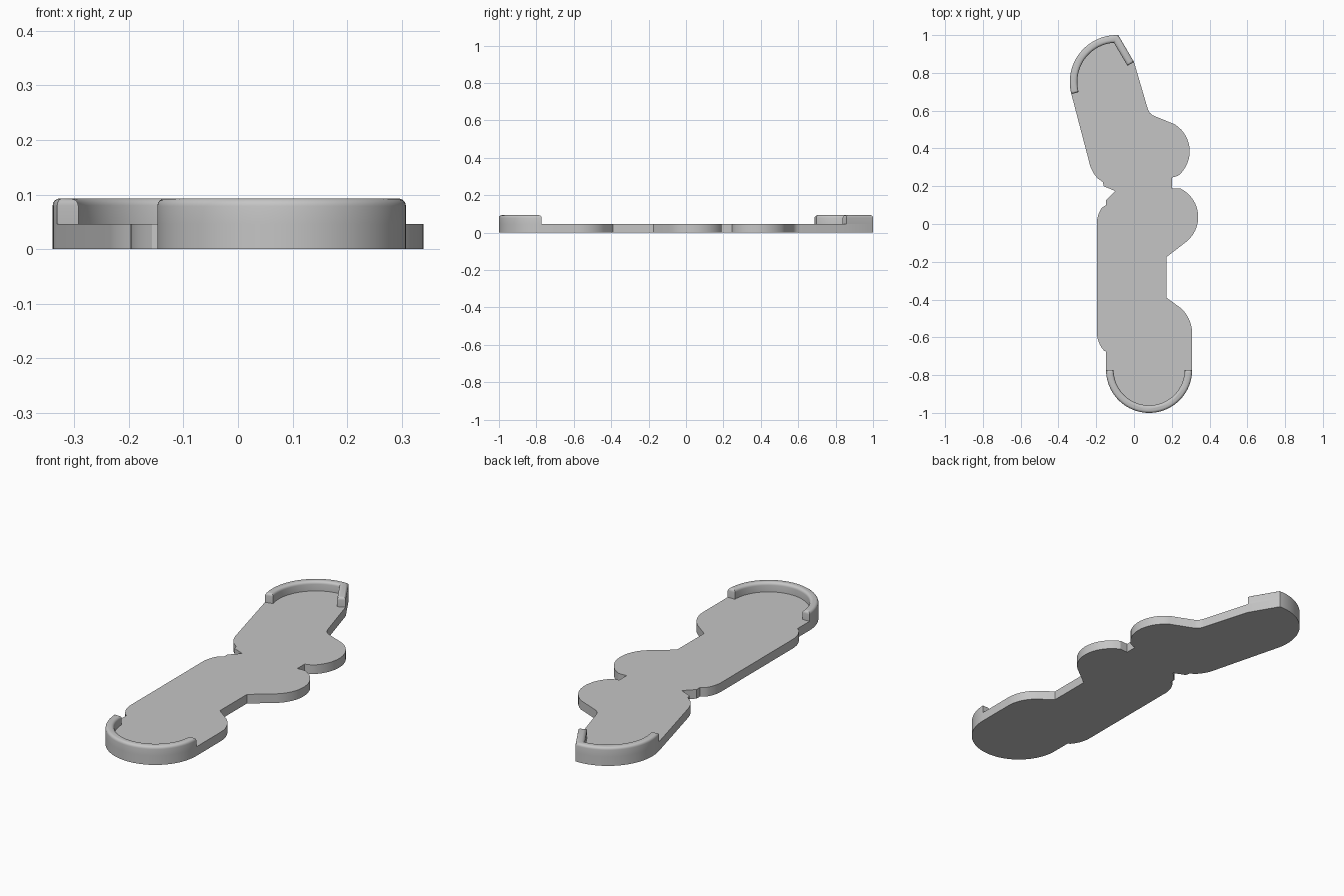
import bpy, bmesh, math
from mathutils import Vector

cube = bpy.data.objects.get("Cube")
if cube:
    bpy.data.objects.remove(cube, do_unlink=True)

BASE_H, RIM_H, RIM_W, ROUND = 0.046, 0.093, 0.04, 0.014

grey = bpy.data.materials.new("plain grey")
grey.use_nodes = True
colour = (0.56, 0.56, 0.56, 1)
grey.diffuse_color = colour
grey.node_tree.nodes["Principled BSDF"].inputs["Base Color"].default_value = colour


def arc(cx, cy, r, start, end, steps=10):
    """Points on a circle between two angles in degrees."""
    angles = [math.radians(start + (end - start) * i / steps) for i in range(steps + 1)]
    return [(cx + r * math.cos(a), cy + r * math.sin(a)) for a in angles]


def extrude(name, outline, z0, z1, rounding=0):
    """Solid from a closed outline, optionally with a rounded top edge."""
    bm = bmesh.new()
    face = bm.faces.new([bm.verts.new((x, y, z0)) for x, y in outline])
    top = bmesh.ops.extrude_face_region(bm, geom=[face], use_keep_orig=True)["geom"]
    for v in top:
        if isinstance(v, bmesh.types.BMVert):
            v.co.z = z1
    bmesh.ops.recalc_face_normals(bm, faces=bm.faces)
    if rounding:
        edges = [e for e in bm.edges if all(v.co.z > z1 - 1e-5 for v in e.verts)]
        bmesh.ops.bevel(bm, geom=edges, offset=rounding, segments=4,
                        profile=0.5, affect="EDGES", clamp_overlap=True)
    mesh = bpy.data.meshes.new(name)
    bm.to_mesh(mesh)
    bm.free()
    mesh.materials.append(grey)
    obj = bpy.data.objects.new(name, mesh)
    bpy.context.collection.objects.link(obj)
    bpy.ops.object.select_all(action="DESELECT")
    obj.select_set(True)
    bpy.context.view_layer.objects.active = obj
    bpy.ops.object.shade_smooth_by_angle(angle=math.radians(30))


# Rounded ends shared by the base and the rims
front_arc = arc(0.08, -0.772, 0.228, 180, 360, 40)
back_arc = arc(-0.092, 0.752, 0.248, 88, 195, 28)

# Base plate outline, counter-clockwise from the front end
outline = list(front_arc)
outline += arc(0.128, -0.58, 0.18, 0, 50)                 # front lobe
outline += [(0.172, -0.39), (0.172, -0.175)]
outline += arc(0.172, 0.037, 0.168, -50, 65, 14)          # middle lobe
outline += [(0.2, 0.187), (0.2, 0.245)]
outline += arc(0.127, 0.385, 0.168, -50, 58, 14)          # back lobe
outline += [(0.1, 0.575), (0.082, 0.59), (0.072, 0.612), (0.0, 0.858)]
outline += back_arc
outline += arc(-0.07, 0.36, 0.17, 195, 225, 6)            # waist, back side
outline += [(-0.165, 0.222), (-0.16, 0.2), (-0.1, 0.175), (-0.148, 0.127), (-0.148, 0.1)]
outline += arc(-0.045, 0.0, 0.152, 145, 180, 6)           # waist, front side
outline += arc(-0.045, -0.57, 0.152, 180, 222, 6)
outline += [(-0.148, -0.675)]
extrude("base_plate", outline, 0, BASE_H)

# Half-round rim at the front end
front_inner = arc(0.08, -0.772, 0.228 - RIM_W, 360, 180, 40)
extrude("front_rim", front_arc + front_inner, BASE_H, RIM_H, ROUND)

# Rim at the back end: a curve that turns a corner into a short straight arm
corner, arm_end = Vector(back_arc[0]), Vector((0.0, 0.858))
along = (arm_end - corner).normalized()
inward = Vector((along.y, -along.x)) * RIM_W
back_inner = arc(-0.092, 0.752, 0.248 - RIM_W, 195, 94, 28)
back_rim = [tuple(arm_end)] + back_arc + back_inner + [tuple(arm_end + inward)]
extrude("back_rim", back_rim, BASE_H, RIM_H, ROUND)
